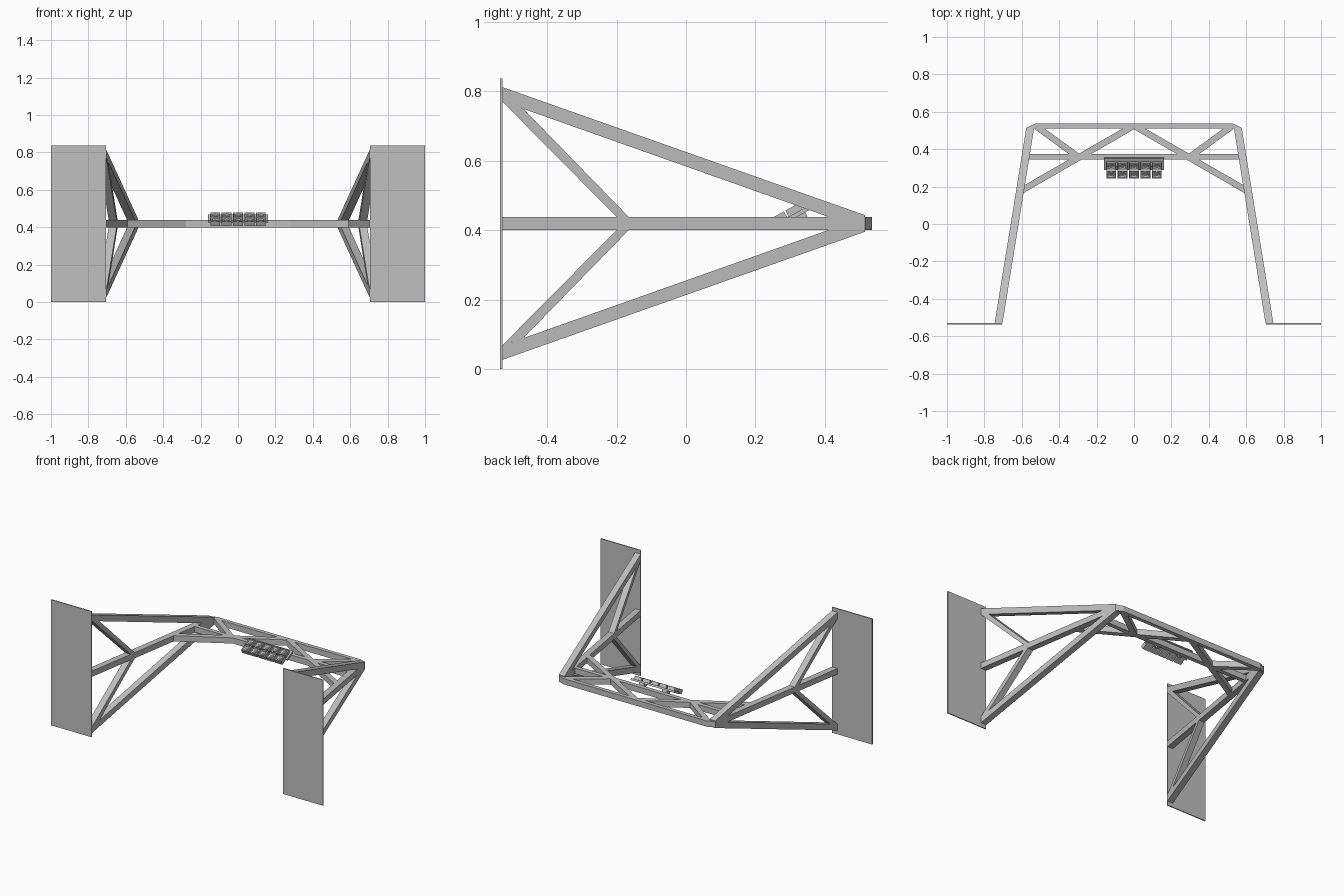
import bpy, bmesh, math
from mathutils import Matrix, Vector

old = bpy.data.objects.get("Cube")
if old:
    bpy.data.objects.remove(old)


def material(name, value):
    m = bpy.data.materials.new(name)
    m.use_nodes = True
    colour = (value, value, value, 1)
    m.diffuse_color = colour
    m.node_tree.nodes["Principled BSDF"].inputs["Base Color"].default_value = colour
    return m


GREY = material("frame grey", 0.53)
DARK = material("lens dark grey", 0.2)

LOW, HIGH = 0.40, 0.438      # height band of the horizontal members
MID = (LOW + HIGH) / 2
FRONT, BACK = -0.53, 0.515   # ends of the side trusses
WIDTH = 0.042


def finish(name, bm, mats=(GREY,)):
    bmesh.ops.recalc_face_normals(bm, faces=bm.faces)
    mesh = bpy.data.meshes.new(name)
    bm.to_mesh(mesh)
    bm.free()
    for m in mats:
        mesh.materials.append(m)
    obj = bpy.data.objects.new(name, mesh)
    bpy.context.scene.collection.objects.link(obj)
    return obj


def prism(name, start, end):
    """Solid between two matching outlines."""
    bm = bmesh.new()
    a = [bm.verts.new(p) for p in start]
    b = [bm.verts.new(p) for p in end]
    bm.faces.new(a)
    bm.faces.new(b[::-1])
    for i in range(len(a)):
        j = (i + 1) % len(a)
        bm.faces.new((a[i], b[i], b[j], a[j]))
    return finish(name, bm)


def box(name, lo, hi, matrix=Matrix()):
    lo, hi = Vector(lo), Vector(hi)
    bm = bmesh.new()
    bmesh.ops.create_cube(bm, size=1)
    for v in bm.verts:
        v.co = matrix @ Vector([(lo[i] + hi[i]) / 2 + v.co[i] * (hi[i] - lo[i]) for i in range(3)])
    return finish(name, bm)


def outer_x(y):
    return 0.745 - (y - FRONT) * 0.162


def side_member(name, outline, side):
    """Side-on outline thickened along the splayed truss plane."""
    prism(name, [(side * outer_x(y), y, z) for y, z in outline],
          [(side * (outer_x(y) - WIDTH), y, z) for y, z in outline])


def flat_member(name, outline):
    """Plan outline thickened over the horizontal band."""
    prism(name, [(x, y, LOW) for x, y in outline], [(x, y, HIGH) for x, y in outline])


def flat_bar(name, p, q, width):
    p, q = Vector(p), Vector(q)
    d = (q - p).normalized()
    n = Vector((-d.y, d.x)) * width / 2
    flat_member(name, [p + n, q + n, q - n, p - n])


# Side trusses, end plates and plan bracing, mirrored left and right
beam = [(FRONT, 0.812), (FRONT, 0.771), (0.41, HIGH), (0.45, MID), (BACK, MID), (BACK, 0.443)]
brace = [(FRONT, 0.771), (-0.468, 0.749), (-0.165, HIGH), (-0.2, HIGH)]
for side, tag in ((1, "left"), (-1, "right")):
    box(tag + "_end_plate", (min(side * 0.705, side), -0.536, 0),
        (max(side * 0.705, side), -0.529, 0.836))
    side_member(tag + "_middle_beam", [(FRONT, LOW), (BACK, LOW), (BACK, HIGH), (FRONT, HIGH)], side)
    for level, flip in (("upper", 1), ("lower", -1)):
        for part, shape in (("beam", beam), ("brace", brace)):
            side_member(f"{tag}_{level}_{part}", [(y, MID + flip * (z - MID)) for y, z in shape], side)
    flat_bar(tag + "_long_diagonal", (side * 0.6, 0.18), (side * 0.01, 0.52), 0.034)
    flat_bar(tag + "_short_diagonal", (side * 0.52, 0.52), (side * 0.3, 0.36), 0.034)

# Rear crossbeam with chamfered corners, and the inner chord
flat_member("rear_crossbeam", [(-0.576, BACK), (-0.53, 0.536), (0.53, 0.536), (0.576, BACK),
                               (0.53, 0.51), (-0.53, 0.51)])
flat_bar("inner_chord", (-0.57, 0.36), (0.57, 0.36), 0.028)

# Tilted lamp panel
tilt = Matrix.Translation((0, 0.284, 0.455)) @ Matrix.Rotation(math.radians(29), 4, "X")
box("lamp_back_plate", (-0.16, -0.005, -0.032), (0.16, 0.064, -0.02), tilt)
for x in (-0.085, 0.085):
    box("lamp_bracket", (x - 0.018, 0.02, -0.045), (x + 0.018, 0.05, -0.028), tilt)
    box("lamp_post", (x - 0.01, 0.312, 0.408), (x + 0.01, 0.35, 0.43))
    prism("lamp_strut", [(x - 0.01, y, z) for y, z in ((0.30, 0.425), (0.33, 0.425), (0.335, 0.455), (0.31, 0.455))],
          [(x + 0.01, y, z) for y, z in ((0.30, 0.425), (0.33, 0.425), (0.335, 0.455), (0.31, 0.455))])


def lamp(name, x, y):
    bm = bmesh.new()
    bmesh.ops.create_cube(bm, size=1)
    bmesh.ops.scale(bm, vec=(0.052, 0.045, 0.028), verts=bm.verts)
    # recessed front
    top = max(bm.faces, key=lambda f: f.calc_center_median().z)
    bmesh.ops.inset_region(bm, faces=[top], thickness=0.005)
    bmesh.ops.translate(bm, vec=(0, 0, -0.008), verts=top.verts)
    # round lens ring with a dark centre
    known = set(bm.faces)
    bmesh.ops.create_cone(bm, cap_ends=True, segments=12, radius1=0.017, radius2=0.015,
                          depth=0.006, matrix=Matrix.Translation((0, 0, 0.009)))
    lens = max((f for f in bm.faces if f not in known), key=lambda f: f.calc_center_median().z)
    bmesh.ops.inset_region(bm, faces=[lens], thickness=0.005)
    bmesh.ops.translate(bm, vec=(0, 0, -0.003), verts=lens.verts)
    lens.material_index = 1
    bm.transform(tilt @ Matrix.Translation((x, y, -0.014)))
    finish(name, bm, (GREY, DARK))


for row, y in (("front", -0.025), ("rear", 0.025)):
    for i in range(5):
        lamp(f"{row}_lamp_{i + 1}", (i - 2) * 0.061, y)
